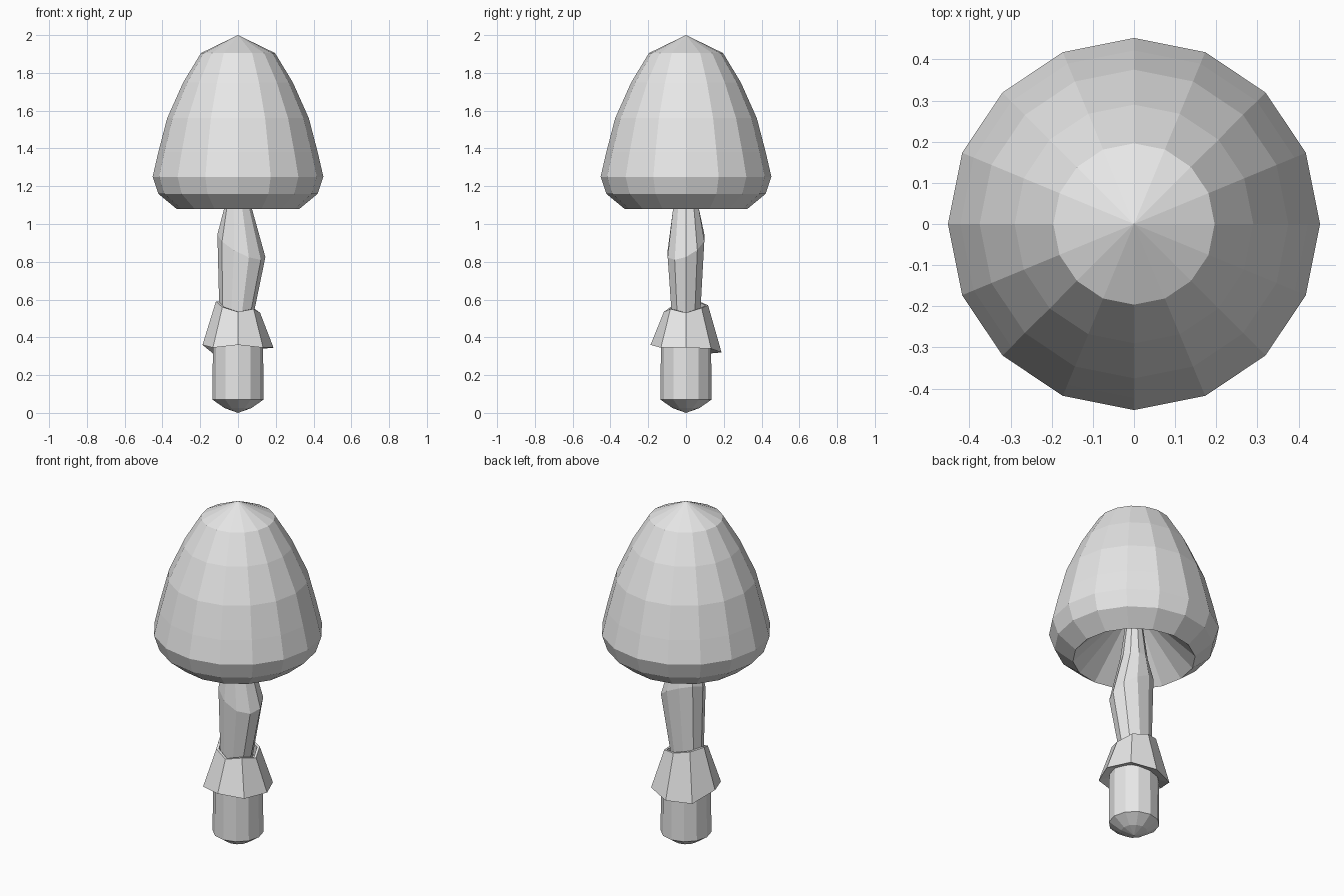
import bpy
import bmesh
from math import cos, sin, pi

if "Cube" in bpy.data.objects:
    bpy.data.objects.remove(bpy.data.objects["Cube"], do_unlink=True)

# Single plain grey for the whole model
grey = bpy.data.materials.new("plain_grey")
grey.use_nodes = True
grey.diffuse_color = (0.8, 0.8, 0.8, 1)
grey.node_tree.nodes["Principled BSDF"].inputs["Base Color"].default_value = (0.8, 0.8, 0.8, 1)


def ring(sides, rx, z, ry=None, cx=0, tilt=(0, 0)):
    """Ring of points; z may be one height or one height per corner."""
    ry = rx if ry is None else ry
    points = []
    for i in range(sides):
        c, s = cos(2 * pi * i / sides), sin(2 * pi * i / sides)
        height = z[i] if isinstance(z, list) else z + tilt[0] * c + tilt[1] * s
        points.append((cx + rx * c, ry * s, height))
    return points


def loft(name, rings, start=None, end=None, closed=False):
    """Skin neighbouring rings, with optional pointed ends or a closed loop."""
    bm = bmesh.new()
    loops = [[bm.verts.new(p) for p in r] for r in rings]
    n = len(loops[0])
    pairs = list(zip(loops, loops[1:]))
    if closed:
        pairs.append((loops[-1], loops[0]))
    for a, b in pairs:
        for i in range(n):
            j = (i + 1) % n
            bm.faces.new((a[i], a[j], b[j], b[i]))
    for tip, loop in ((start, loops[0]), (end, loops[-1])):
        if tip is not None:
            v = bm.verts.new((0, 0, tip))
            for i in range(n):
                bm.faces.new((v, loop[i], loop[(i + 1) % n]))
    bmesh.ops.recalc_face_normals(bm, faces=bm.faces)
    mesh = bpy.data.meshes.new(name)
    bm.to_mesh(mesh)
    bm.free()
    mesh.materials.append(grey)
    obj = bpy.data.objects.new(name, mesh)
    bpy.context.collection.objects.link(obj)
    return obj


# Cap: faceted dome, rolled rim and hollow conical underside
cap_profile = [(0.196, 1.905), (0.29, 1.75), (0.375, 1.56), (0.422, 1.38),
               (0.452, 1.25), (0.422, 1.16), (0.325, 1.08)]
loft("cap", [ring(16, r, z) for r, z in cap_profile], start=2.0, end=1.4)

# Lower stem: straight with a blunt pointed foot
foot_profile = [(0.07, 0.025), (0.135, 0.07), (0.133, 0.36), (0.09, 0.5)]
loft("lower_stem", [ring(12, r, z) for r, z in foot_profile], start=0.0, end=0.52)

# Upper stem: crooked, with a slanted bend
loft("upper_stem", [
    ring(10, 0.088, 0.5, 0.078, cx=-0.01),
    ring(10, 0.127, 0.885, 0.102, cx=0.018, tilt=(-0.06, 0.045)),
    ring(10, 0.074, 1.08, 0.072),
    ring(10, 0.048, 1.27),
], start=0.5, end=1.4)

# Skirt: flared collar with uneven edges
hem = [0.345, 0.34, 0.32, 0.315, 0.36, 0.345, 0.36, 0.345]
lip = [0.53, 0.555, 0.57, 0.585, 0.59, 0.56, 0.535, 0.55]
loft("skirt", [
    ring(8, 0.188, hem),
    ring(8, 0.117, lip),
    ring(8, 0.103, lip),
    ring(8, 0.125, [z + 0.02 for z in hem]),
], closed=True)
